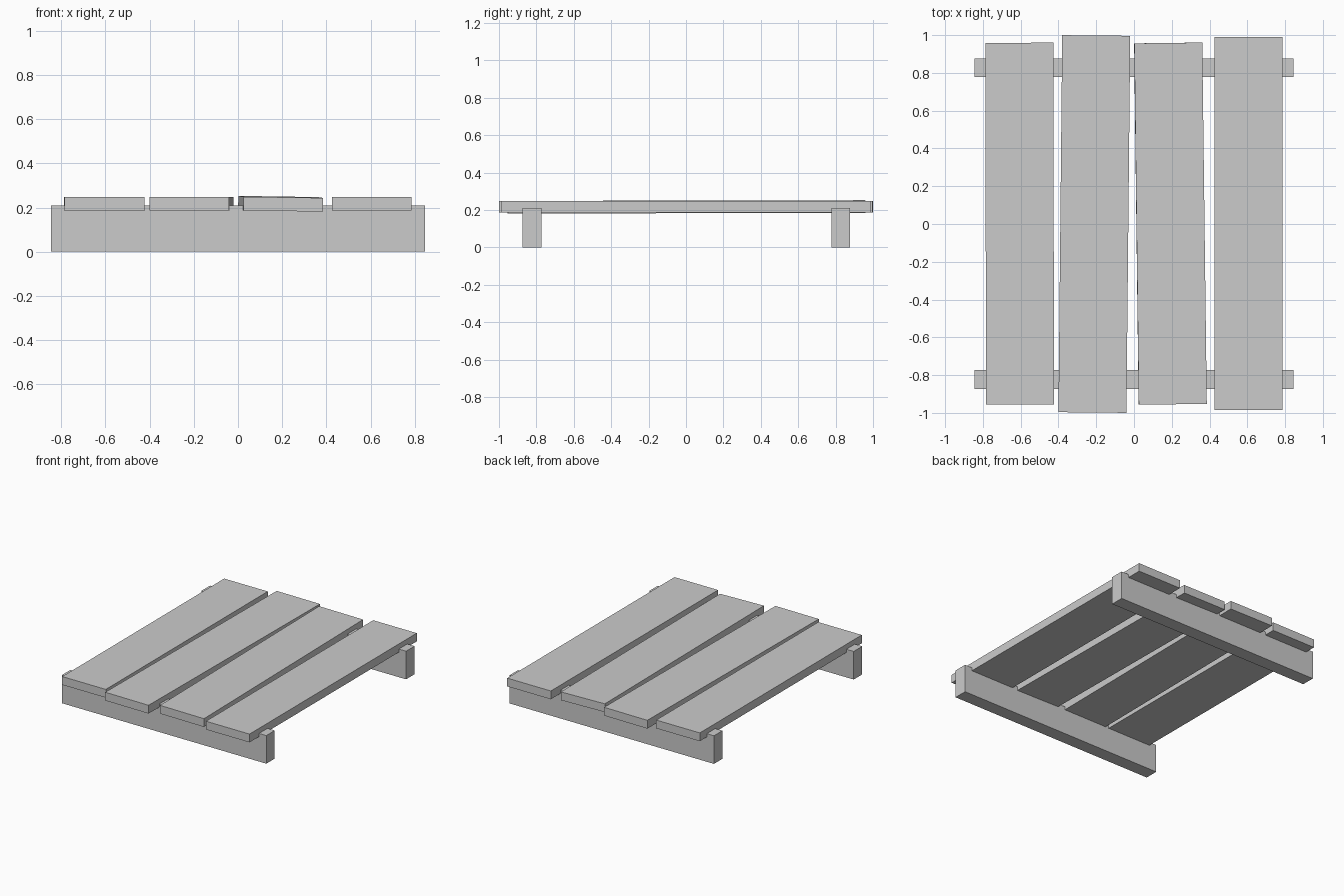
import bpy

if "Cube" in bpy.data.objects:
    bpy.data.objects.remove(bpy.data.objects["Cube"])


def box(name, size, loc, rot=(0, 0, 0)):
    bpy.ops.mesh.primitive_cube_add(size=1, location=loc)
    ob = bpy.context.object
    ob.name = name
    ob.data.name = name
    # scale the mesh itself so the object keeps unit scale
    for v in ob.data.vertices:
        v.co = [c * s for c, s in zip(v.co, size)]
    ob.rotation_euler = rot
    return ob


# Support beams on the ground
for name, y in (("front_beam", -0.823), ("back_beam", 0.827)):
    box(name, (1.69, 0.10, 0.21), (0, y, 0.105))

# Deck planks, laid slightly unevenly: centre x, y, z, length, rotation
planks = [
    (-0.605, 0.002, 0.216, 1.915, (0, 0, 0.001)),
    (-0.210, 0.000, 0.217, 1.996, (0, 0, -0.010)),
    (0.193, 0.002, 0.217, 1.913, (0.002, 0.015, 0.0125)),
    (0.605, 0.002, 0.217, 1.975, (0, 0, 0)),
]
for i, (x, y, z, length, rot) in enumerate(planks, 1):
    box(f"plank_{i}", (0.36, length, 0.062), (x, y, z), rot)
